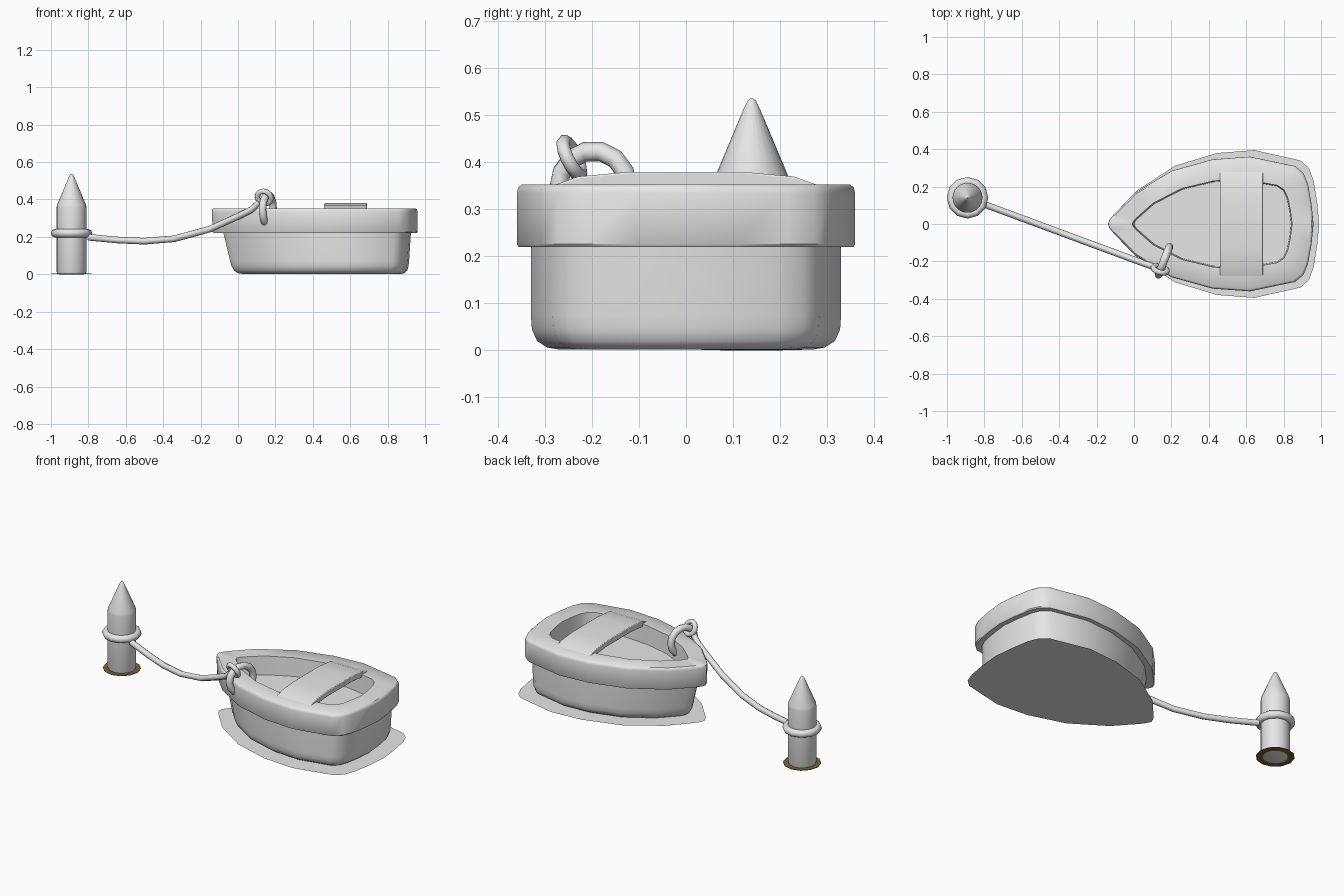
import bpy, bmesh, math
from mathutils import Vector, Matrix

if "Cube" in bpy.data.objects:
    bpy.data.objects.remove(bpy.data.objects["Cube"], do_unlink=True)


def material(name, rgb):
    m = bpy.data.materials.new(name)
    m.use_nodes = True
    m.diffuse_color = (*rgb, 1)
    m.node_tree.nodes["Principled BSDF"].inputs["Base Color"].default_value = (*rgb, 1)
    return m


GREY = material("pale grey", (0.8, 0.8, 0.8))
BROWN = material("dark brown", (0.19, 0.12, 0.045))


def finish(name, bm, mat=GREY, angle=40, fix=True):
    if fix:
        bmesh.ops.recalc_face_normals(bm, faces=bm.faces[:])
    me = bpy.data.meshes.new(name)
    bm.to_mesh(me)
    bm.free()
    me.materials.append(mat)
    for p in me.polygons:
        p.use_smooth = True
    me.set_sharp_from_angle(angle=math.radians(angle))
    ob = bpy.data.objects.new(name, me)
    bpy.context.collection.objects.link(ob)
    return ob


def loft(bm, rings, cap_start=True, cap_end=True, loop=False):
    """Skin a list of closed point rings."""
    vr = [[bm.verts.new(p) for p in r] for r in rings]
    pairs = list(zip(vr, vr[1:])) + ([(vr[-1], vr[0])] if loop else [])
    for a, b in pairs:
        for i in range(len(a)):
            j = (i + 1) % len(a)
            bm.faces.new((a[i], a[j], b[j], b[i]))
    if cap_start and not loop:
        bm.faces.new(vr[0][::-1])
    if cap_end and not loop:
        bm.faces.new(vr[-1])


# Half outline of the boat: fraction of length from the bow, fraction of half width
HALF = [(0, 0), (.01, .07), (.03, .145), (.13, .46), (.31, .79), (.51, .96), (.69, 1),
        (.91, .86), (.95, .76), (.972, .6), (.99, .3), (1, 0)]
OUTLINE = HALF + [(t, -w) for t, w in HALF[-2:0:-1]]


def section(x0, x1, w, z):
    return [Vector((x0 + (x1 - x0) * t, -w * s, z)) for t, s in OUTLINE]


# Lower hull with a rounded bottom edge
bm = bmesh.new()
loft(bm, [section(*s) for s in [
    (.03, .87, .27, .002), (0, .89, .295, .006), (-.02, .905, .317, .02),
    (-.035, .912, .328, .045), (-.043, .915, .33, .075), (-.08, .925, .33, .23)]])
finish("hull", bm)

# Gunwale band, its flat top, the inner wall and the floor
bm = bmesh.new()
loft(bm, [section(*s) for s in [
    (-.06, .90, .31, .22), (-.13, .955, .356, .22), (-.135, .96, .36, .226),
    (-.14, .96, .36, .335), (-.138, .957, .357, .347), (-.13, .95, .349, .353),
    (-.01, .845, .24, .353), (0, .84, .235, .24)]])
finish("gunwale", bm)

# Flat sheet around the waterline
bm = bmesh.new()
bm.faces.new([bm.verts.new(p) for p in reversed(section(-.125, .99, .395, .001))])
bm.normal_update()
for f in bm.faces:
    if f.normal.z < 0:
        f.normal_flip()
finish("waterline_sheet", bm, fix=False)

# Bench: a gently arched slab across the opening
arch = [(-.285, .35), (-.23, .37), (-.12, .38), (.12, .38), (.23, .37), (.285, .35)]
profile = arch + [(y, z - .035) for y, z in reversed(arch)]
bm = bmesh.new()
loft(bm, [[Vector((x, y, z)) for y, z in profile] for x in (.46, .69)])
ob = finish("bench", bm)
bev = ob.modifiers.new("soft_edges", "BEVEL")
bev.width, bev.segments = .004, 2


# Mooring post: turned profile with a pointed top
POST = Vector((-.89, .14, 0))


def circle(r, z, n=24):
    return [POST + Vector((r * math.cos(a), r * math.sin(a), z))
            for a in (math.tau * i / n for i in range(n))]


bm = bmesh.new()
loft(bm, [circle(*p) for p in [
    (.066, 0), (.076, .004), (.08, .014), (.08, .355), (.078, .37),
    (.017, .515), (.009, .531), (.003, .536)]])
finish("mooring_post", bm)

# Dark disc where the post meets the water
bm = bmesh.new()
loft(bm, [circle(.107, .001, 12), circle(.107, .004, 12)])
finish("post_base_disc", bm, BROWN)


def torus(name, center, axis, major, minor, n=12, sides=8):
    rot = Vector(axis).to_track_quat("Z", "Y").to_matrix().to_4x4()
    place = Matrix.Translation(center) @ rot
    rings = []
    for i in range(n):
        a = math.tau * i / n
        rings.append([place @ Vector(((major + minor * math.cos(b)) * math.cos(a),
                                      (major + minor * math.cos(b)) * math.sin(a),
                                      minor * math.sin(b)))
                      for b in (math.tau * k / sides for k in range(sides))])
    bm = bmesh.new()
    loft(bm, rings, loop=True)
    finish(name, bm, angle=60)


# Rope around the post, mooring eye on the bow, and the rope loop through it
torus("post_rope_ring", POST + Vector((0, 0, .22)), (0, 0, 1), .088, .023)
torus("mooring_eye", (.16, -.197, .345), (.93, -.36, 0), .08, .021, 14)
torus("rope_loop", (.14, -.243, .41), (.25, .86, .42), .038, .015)

# Sagging rope from the post to the loop
path = [(-.80, .198), (-.64, .183), (-.5, .177), (-.34, .19), (-.15, .242),
        (0, .31), (.07, .345), (.115, .385)]
points = [Vector((x, .105 - .37 * (x + .80), z)) for x, z in path]
rings = []
for i, p in enumerate(points):
    d = (points[min(i + 1, len(points) - 1)] - points[max(i - 1, 0)]).normalized()
    side = d.cross(Vector((0, 0, 1))).normalized()
    up = side.cross(d)
    rings.append([p + .0175 * (side * math.cos(a) + up * math.sin(a))
                  for a in (math.tau * k / 8 for k in range(8))])
bm = bmesh.new()
loft(bm, rings)
finish("mooring_rope", bm, angle=60)
